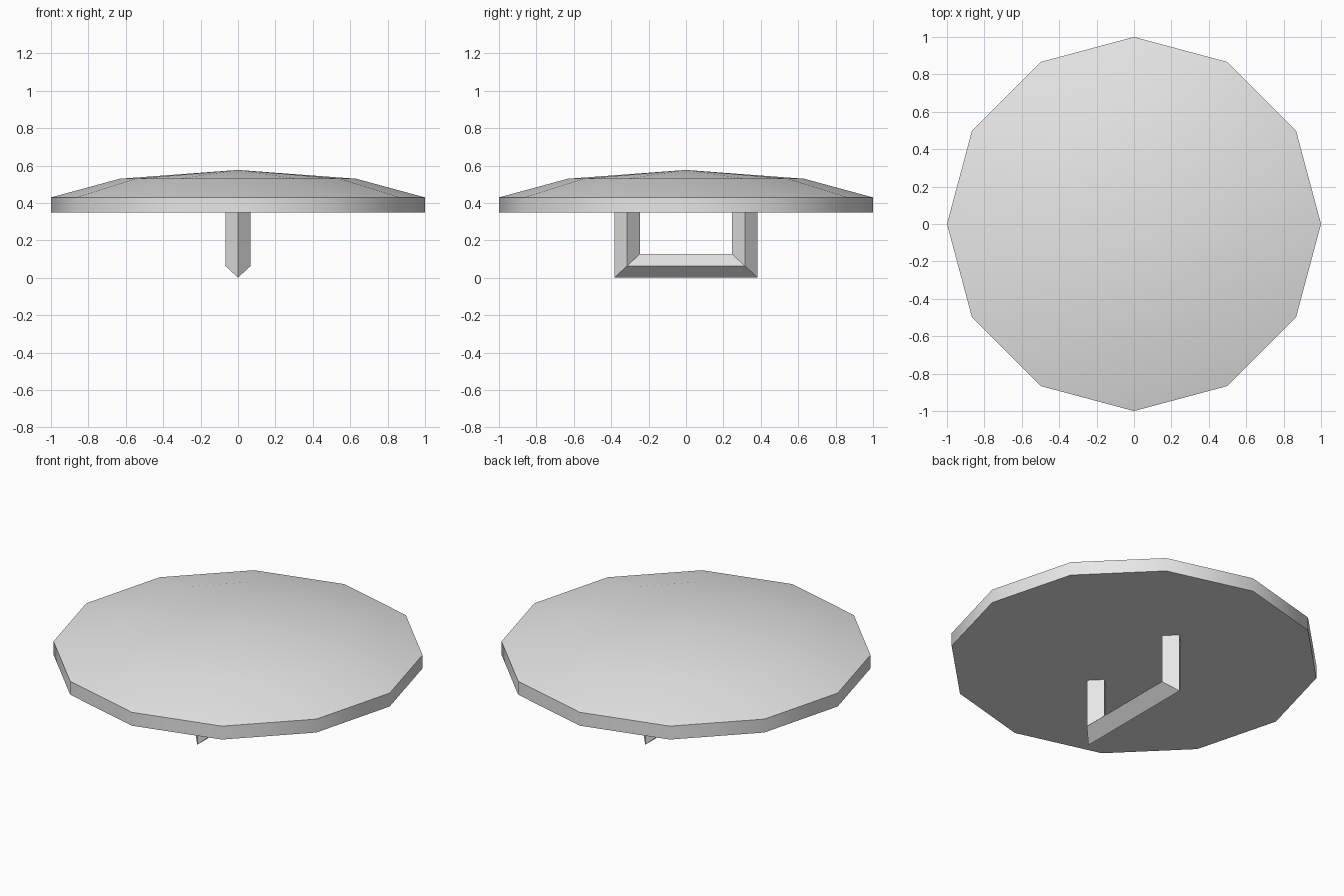
import bpy, bmesh
from math import sin, cos, pi, radians
from mathutils import Vector

cube = bpy.data.objects.get("Cube")
if cube:
    bpy.data.objects.remove(cube, do_unlink=True)

grey = bpy.data.materials.new("light_grey")
grey.use_nodes = True
grey.diffuse_color = (0.8, 0.8, 0.8, 1)
grey.node_tree.nodes["Principled BSDF"].inputs["Base Color"].default_value = (0.8, 0.8, 0.8, 1)


def bridge(bm, a, b):
    n = len(a)
    for i in range(n):
        j = (i + 1) % n
        bm.faces.new((a[i], a[j], b[j], b[i]))


def finish(name, bm):
    bmesh.ops.recalc_face_normals(bm, faces=bm.faces)
    mesh = bpy.data.meshes.new(name)
    bm.to_mesh(mesh)
    bm.free()
    mesh.materials.append(grey)
    obj = bpy.data.objects.new(name, mesh)
    bpy.context.collection.objects.link(obj)
    return obj


# Shield plate: twelve-sided rim with a shallow two-step dome
SIDES = 12
bm = bmesh.new()
rings = []
for radius, z in ((1, 0.35), (1, 0.43), (0.632, 0.53)):
    rings.append([bm.verts.new((radius * cos(2 * pi * i / SIDES),
                                radius * sin(2 * pi * i / SIDES), z))
                  for i in range(SIDES)])
bm.faces.new(rings[0])
for lower, upper in zip(rings, rings[1:]):
    bridge(bm, lower, upper)
peak = bm.verts.new((0, 0, 0.577))
for i in range(SIDES):
    bm.faces.new((rings[-1][i], rings[-1][(i + 1) % SIDES], peak))
plate = finish("shield_plate", bm)
bpy.ops.object.select_all(action="DESELECT")
plate.select_set(True)
bpy.context.view_layer.objects.active = plate
bpy.ops.object.shade_smooth_by_angle(angle=radians(35))

# Grip: diamond section swept along a mitred U
HALF = 0.068
bm = bmesh.new()
path = (((0, -0.315, 0.355), (0, 1, 0)),
        ((0, -0.315, 0.064), (0, 1, 0.92)),
        ((0, 0.315, 0.064), (0, -1, 0.92)),
        ((0, 0.315, 0.355), (0, -1, 0)))
sections = []
for centre, inward in path:
    c, n, side = Vector(centre), Vector(inward) * HALF, Vector((HALF, 0, 0))
    sections.append([bm.verts.new(c + d) for d in (n, side, -n, -side)])
for a, b in zip(sections, sections[1:]):
    bridge(bm, a, b)
bm.faces.new(sections[0])
bm.faces.new(sections[-1])
finish("hand_grip", bm)
